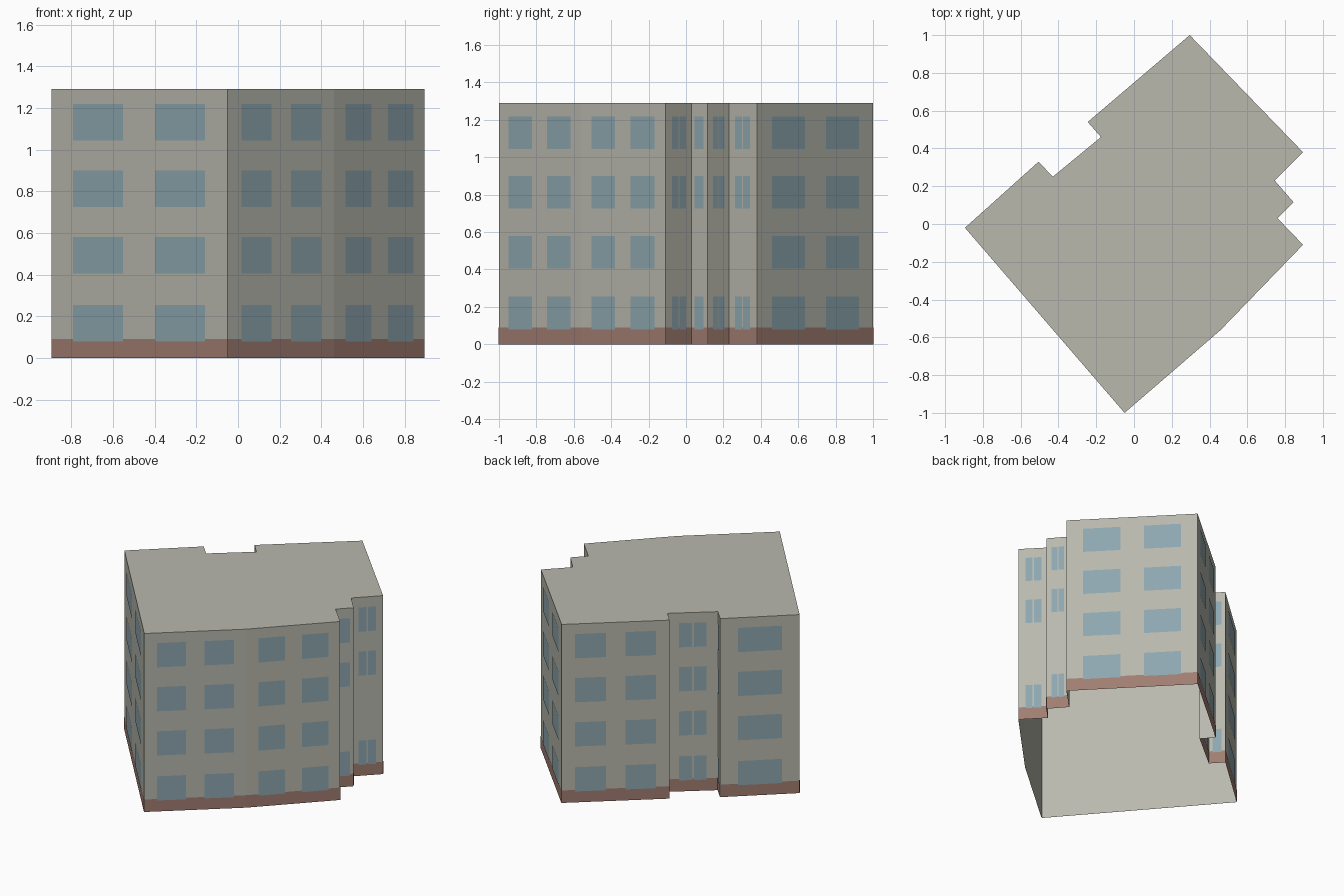
import bpy
from mathutils import Vector

cube = bpy.data.objects.get("Cube")
if cube:
    bpy.data.objects.remove(cube, do_unlink=True)


def make_material(name, color):
    mat = bpy.data.materials.new(name)
    mat.use_nodes = True
    mat.diffuse_color = (*color, 1)
    mat.node_tree.nodes["Principled BSDF"].inputs["Base Color"].default_value = (*color, 1)
    return mat


plaster = make_material("warm grey plaster", (0.48, 0.48, 0.42))
brick = make_material("brown plinth", (0.35, 0.205, 0.165))
glass = make_material("blue grey glass", (0.27, 0.385, 0.43))

HEIGHT = 1.29
PLINTH = 0.09
WINDOW_HEIGHT = 0.175
SILLS = (0.08, 0.405, 0.725, 1.043)
STAIR_SILLS = SILLS[:1] + SILLS[2:]   # narrow walls skip one storey

# Window spans along a wall, as fractions of its length
PAIR = ((0.125, 0.41), (0.59, 0.875))
DOUBLE = ((0.23, 0.48), (0.52, 0.77))
SINGLE = ((0.22, 0.78),)

# Counter-clockwise corners, each with the windows of the wall that starts there
walls = [
    ((-0.05, -1.0), PAIR, SILLS),
    ((0.46, -0.56), PAIR, SILLS),
    ((0.895, -0.11), DOUBLE, STAIR_SILLS),
    ((0.76, 0.03), SINGLE, STAIR_SILLS),
    ((0.845, 0.115), DOUBLE, STAIR_SILLS),
    ((0.745, 0.23), DOUBLE, STAIR_SILLS),
    ((0.895, 0.38), PAIR, SILLS),
    ((0.295, 1.0), PAIR, SILLS),
    ((-0.245, 0.54), SINGLE, STAIR_SILLS),
    ((-0.175, 0.46), DOUBLE, SILLS),
    ((-0.43, 0.25), SINGLE, STAIR_SILLS),
    ((-0.505, 0.33), SINGLE, SILLS),
    ((-0.895, -0.02), PAIR, SILLS),
]
corners = [Vector((*w[0], 0)) for w in walls]
count = len(corners)


def make_object(name, verts, faces, mat):
    mesh = bpy.data.meshes.new(name)
    mesh.from_pydata(verts, [], faces)
    mesh.materials.append(mat)
    obj = bpy.data.objects.new(name, mesh)
    bpy.context.collection.objects.link(obj)
    return obj


def add_plate(verts, faces, start, end, span, low, high, lift):
    """Upright panel in front of the wall from start to end."""
    along = end - start
    out = Vector((along.y, -along.x, 0)).normalized() * lift
    a, b = (start + along * t + out for t in span)
    first = len(verts)
    verts += [(a.x, a.y, low), (b.x, b.y, low), (b.x, b.y, high), (a.x, a.y, high)]
    faces.append(range(first, first + 4))


# Walls and flat roof, open underneath
shell_verts = [(c.x, c.y, z) for z in (0, HEIGHT) for c in corners]
shell_faces = [(i, (i + 1) % count, (i + 1) % count + count, i + count) for i in range(count)]
shell_faces.append(range(count, 2 * count))
make_object("building_walls_and_roof", shell_verts, shell_faces, plaster)

# Plinth band and window panes on every wall
band_verts, band_faces, pane_verts, pane_faces = [], [], [], []
for i, (_, spans, sills) in enumerate(walls):
    start, end = corners[i], corners[(i + 1) % count]
    add_plate(band_verts, band_faces, start, end, (0, 1), 0, PLINTH, 0.002)
    for span in spans:
        for sill in sills:
            add_plate(pane_verts, pane_faces, start, end, span, sill, sill + WINDOW_HEIGHT, 0.004)
make_object("plinth_band", band_verts, band_faces, brick)
make_object("window_panes", pane_verts, pane_faces, glass)
